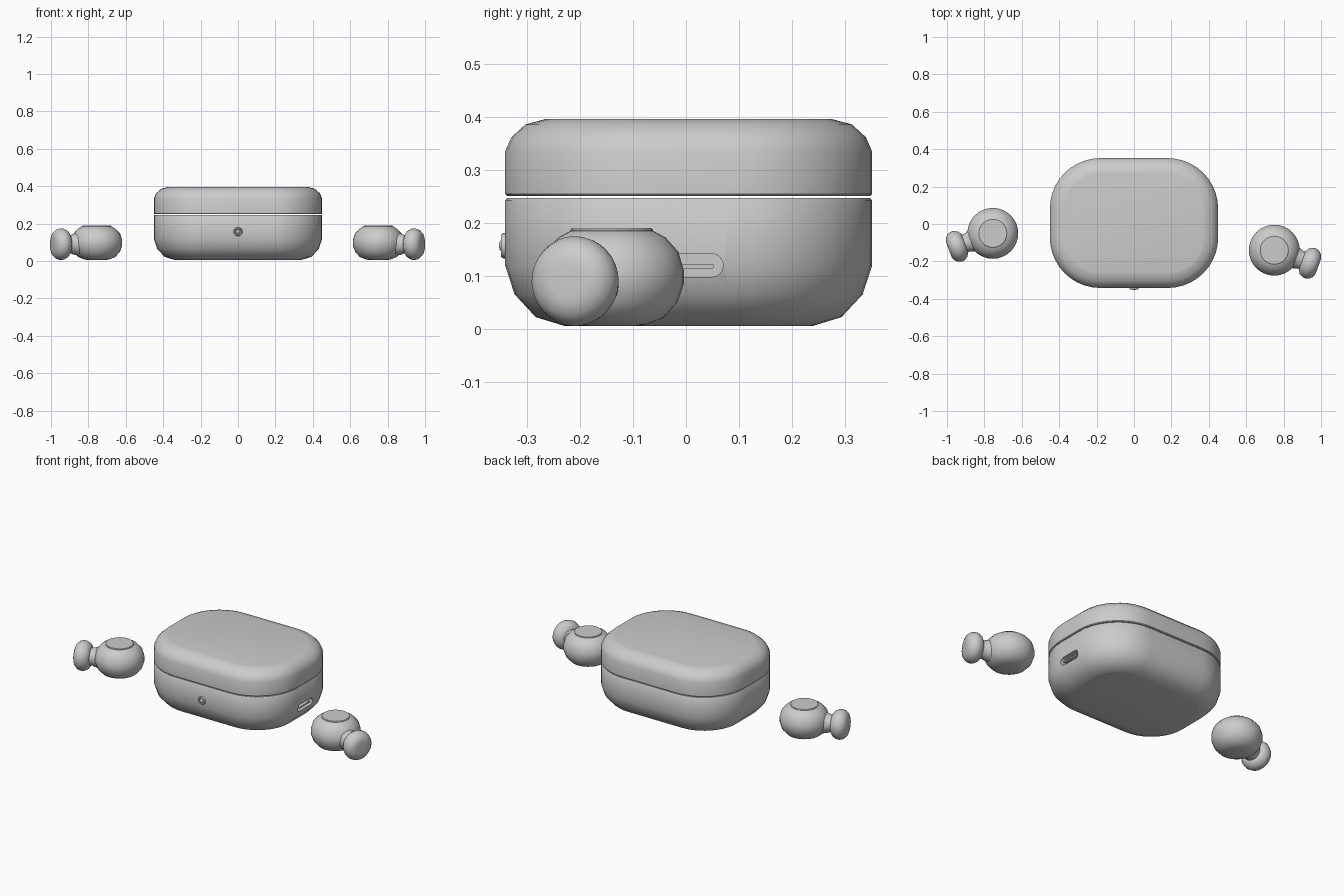
import bpy, bmesh, math
from mathutils import Matrix, Vector

if "Cube" in bpy.data.objects:
    bpy.data.objects.remove(bpy.data.objects["Cube"])

CY = 0.005            # case centre in y
HX, HY, R = 0.45, 0.347, 0.27


def finish(name, bm, angle=40):
    bmesh.ops.recalc_face_normals(bm, faces=bm.faces)
    me = bpy.data.meshes.new(name)
    bm.to_mesh(me)
    bm.free()
    ob = bpy.data.objects.new(name, me)
    bpy.context.collection.objects.link(ob)
    smooth(ob, angle)
    return ob


def smooth(ob, angle=40):
    bpy.ops.object.select_all(action='DESELECT')
    ob.select_set(True)
    bpy.context.view_layer.objects.active = ob
    bpy.ops.object.shade_smooth_by_angle(angle=math.radians(angle))


def rounded(hx, hy, r, seg):
    pts = []
    for i, (sx, sy) in enumerate([(1, 1), (-1, 1), (-1, -1), (1, -1)]):
        for k in range(seg + 1):
            a = math.pi / 2 * (i + k / seg)
            pts.append((sx * (hx - r) + r * math.cos(a), sy * (hy - r) + r * math.sin(a)))
    return pts


def loft(bm, rings):
    loops = [[bm.verts.new(p) for p in ring] for ring in rings]
    n = len(loops[0])
    for a, b in zip(loops, loops[1:]):
        for i in range(n):
            bm.faces.new((a[i], a[(i + 1) % n], b[(i + 1) % n], b[i]))
    bm.faces.new(loops[0])
    bm.faces.new(loops[-1])


def shell(name, profile):
    # rounded-rectangle body from (inset, z) steps
    bm = bmesh.new()
    loft(bm, [[(x, y + CY, z) for x, y in rounded(HX - d, HY - d, R - d, 10)]
              for d, z in profile])
    return finish(name, bm)


def lathe(name, profile, matrix, seg=32, angle=40):
    # closed round part from (radius, height) steps
    bm = bmesh.new()
    loft(bm, [[(r * math.cos(2 * math.pi * i / seg), r * math.sin(2 * math.pi * i / seg), h)
               for i in range(seg)] for r, h in profile])
    bm.transform(matrix)
    return finish(name, bm, angle)


def slot(name, hy, hz, x0, x1, z):
    # stadium-shaped bar along x
    bm = bmesh.new()
    loft(bm, [[(x, py + CY - 0.005, pz + z) for py, pz in rounded(hy, hz, hz * 0.98, 6)]
              for x in (x0, x1)])
    return finish(name, bm)


# case lid and base, with an open seam between them
shell("case_lid", [(0.004, 0.251), (0.0, 0.255), (0.0, 0.335), (0.012, 0.362),
                   (0.038, 0.386), (0.075, 0.396), (0.078, 0.3965)])
base = shell("case_base", [(0.115, 0.005), (0.112, 0.0055), (0.058, 0.022), (0.018, 0.065),
                           (0.0, 0.12), (0.0, 0.242), (0.004, 0.247)][::-1])

# charging port recess and its tongue
cutter = slot("port_cutter", 0.07, 0.022, 0.41, 0.50, 0.12)
cutter.hide_render = True
mod = base.modifiers.new("port", 'BOOLEAN')
mod.operation = 'DIFFERENCE'
mod.object = cutter
mod.solver = 'EXACT'
bpy.context.view_layer.objects.active = base
bpy.ops.object.modifier_apply(modifier="port")
bpy.data.objects.remove(cutter)
smooth(base)
slot("port_tongue", 0.053, 0.004, 0.405, 0.443, 0.118)

# status light: bezel ring with a small dome
face_front = Matrix.Translation((0, CY - HY, 0.157)) @ Matrix.Rotation(math.pi / 2, 4, 'X')
lathe("light_bezel", [(0.024, -0.01), (0.024, 0.003), (0.021, 0.008), (0.016, 0.008), (0.013, 0.004)],
      face_front, 24)
lathe("light_dome", [(0.011, 0), (0.011, 0.006), (0.008, 0.010), (0.003, 0.0115)], face_front, 16)

# earbuds
body = [(0.045, 0.005), (0.065, 0.008), (0.098, 0.021), (0.124, 0.05), (0.136, 0.085),
        (0.136, 0.11), (0.126, 0.145), (0.102, 0.172), (0.08, 0.184), (0.07, 0.187)]
cap = [(0.078, 0.175), (0.078, 0.187), (0.075, 0.19)]
neck = [(0.062, 0.10), (0.056, 0.13), (0.05, 0.145), (0.05, 0.19)]
tip = [(0.035, -0.047), (0.055, -0.043), (0.072, -0.032), (0.083, -0.012), (0.085, 0.004),
       (0.079, 0.024), (0.064, 0.04), (0.045, 0.047), (0.03, 0.048)]
for side, s, x, y in (("right", 1, 0.75, -0.14), ("left", -1, -0.755, -0.05)):
    at = Matrix.Translation((x, y, 0))
    lathe(side + "_bud_body", body, at)
    lathe(side + "_bud_touch_cap", cap, at)
    out = Vector((s * 0.94, -0.342, 0)).normalized()
    aim = Matrix.Translation((x, y, 0.09)) @ out.to_track_quat('Z', 'Y').to_matrix().to_4x4()
    lathe(side + "_bud_neck", neck, aim)
    lathe(side + "_bud_ear_tip", tip, aim @ Matrix.Translation((0, 0, 0.203)))
